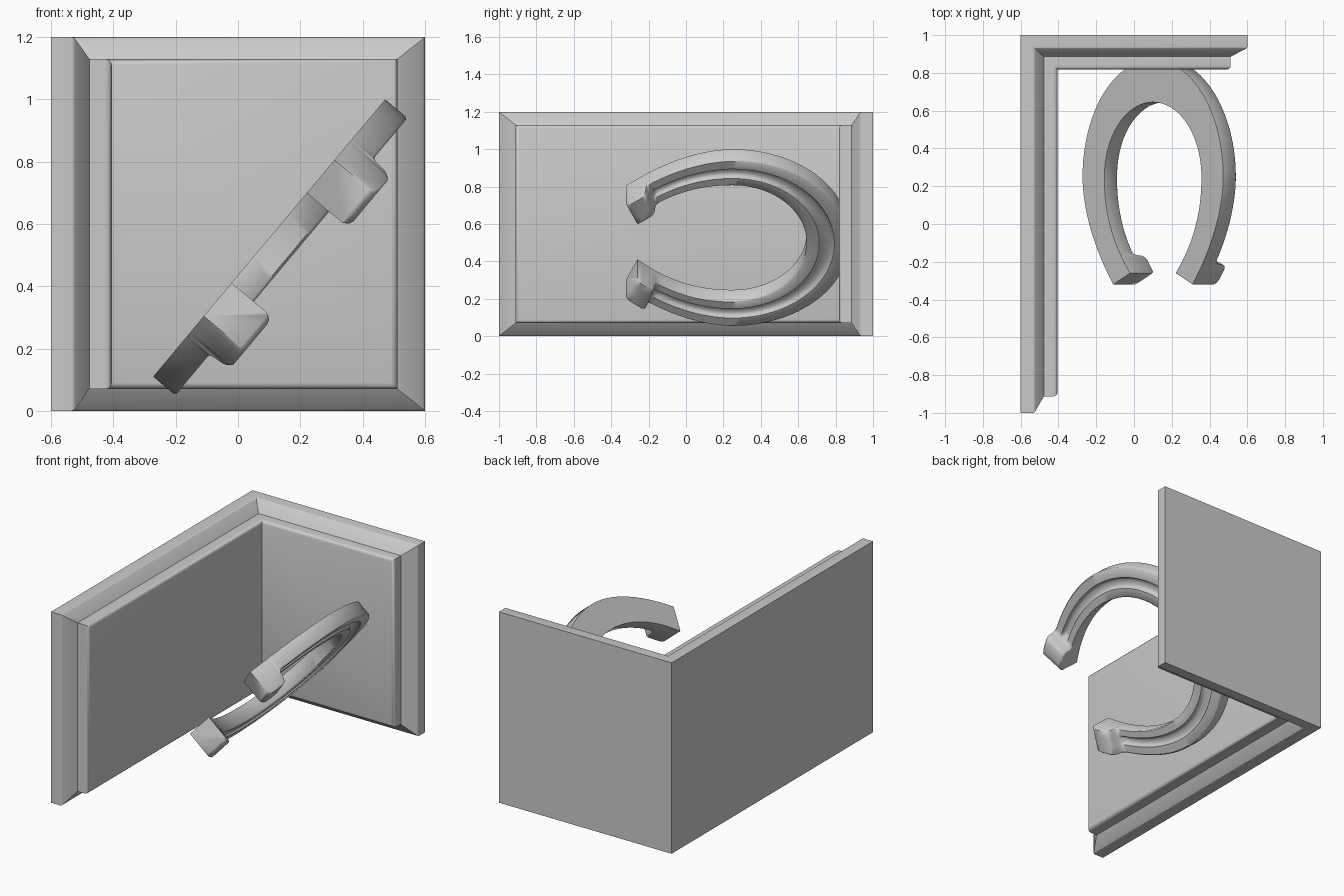
import bpy, bmesh, math
from mathutils import Vector

if "Cube" in bpy.data.objects:
    bpy.data.objects.remove(bpy.data.objects["Cube"])


def finish(bm, name, angle):
    bmesh.ops.recalc_face_normals(bm, faces=bm.faces)
    me = bpy.data.meshes.new(name)
    bm.to_mesh(me)
    bm.free()
    ob = bpy.data.objects.new(name, me)
    bpy.context.collection.objects.link(ob)
    bpy.ops.object.select_all(action='DESELECT')
    ob.select_set(True)
    bpy.context.view_layer.objects.active = ob
    bpy.ops.object.shade_smooth_by_angle(angle=math.radians(angle))
    return ob


def bridge(bm, rings):
    for a, b in zip(rings, rings[1:]):
        n = len(a)
        for i in range(n):
            j = (i + 1) % n
            bm.faces.new((a[i], a[j], b[j], b[i]))


# Corner wall: stacked L-shaped layers (depth, inset at ends, inset at top/bottom)
bm = bmesh.new()
rings = []
for d, e, ez in [(0, 0, 0), (.073, 0, 0), (.123, .088, .07), (.195, .088, .07)]:
    dy = d * .93
    plan = [(.6 - e, 1 - dy), (-.6 + d, 1 - dy), (-.6 + d, -1 + e)]
    pts = [(x, y, ez) for x, y in plan] + [(x, y, 1.2 - ez) for x, y in reversed(plan)]
    rings.append([bm.verts.new(p) for p in pts])
bridge(bm, rings)
for r in (rings[0], rings[-1]):
    bm.faces.new((r[0], r[1], r[4], r[5]))
    bm.faces.new((r[1], r[2], r[3], r[4]))
bmesh.ops.recalc_face_normals(bm, faces=bm.faces)


def ring_edges(r):
    return [bm.edges.get((r[i], r[(i + 1) % 6])) for i in range(6)]


outer, inner = ring_edges(rings[1]), ring_edges(rings[3])
bmesh.ops.bevel(bm, geom=inner, offset=.02, offset_type='OFFSET', segments=3,
                profile=.5, affect='EDGES')
outer = [e for e in outer if e.is_valid]
bmesh.ops.bevel(bm, geom=outer, offset=.007, offset_type='OFFSET', segments=2,
                profile=.5, affect='EDGES')
finish(bm, "corner_wall", 35)

# Tilted horseshoe: stations of (inner point, outer point, thickness, groove depth)
U = Vector((.642, 0, .767))
N = Vector((.767, 0, -.642))
ORIGIN = Vector((.10, 0, .555))
T = .093
half = []
for i in range(1, 25):                       # rounded toe
    a = math.radians(90 - 90 * i / 24)
    c, s = math.cos(a), math.sin(a)
    half.append(((.40 * c, .25 + .395 * s), (.58 * c, .25 + .62 * s), T, .025))
legs = [(k / 20 * .74, T, .025) for k in range(1, 21)]
legs += [(.765, T, .02), (.785, T + .002, .008), (.80, T + .008, 0), (.812, .115, 0),
         (.82, .15, 0), (.832, .165, 0), (.855, .173, 0), (.95, .173, 0),
         (.985, .168, 0), (1, .155, 0)]
for r, t, g in legs:                         # legs and heel blocks
    half.append(((.40 - .212 * r ** 2.2, .25 - .51 * r),
                 (.58 - .253 * r ** 1.85, .25 - .57 * r), t, g))
mirrored = [((-i[0], i[1]), (-o[0], o[1]), t, g) for i, o, t, g in half]
stations = mirrored[::-1] + [((0, .645), (0, .87), T, .025)] + half

GROOVE = [(.66, 0), (.62, .7), (.56, 1), (.48, 1), (.40, 1), (.34, .7), (.30, 0)]
bm = bmesh.new()
rings = []
for i, o, t, g in stations:
    section = [(0, 0), (1, 0), (1, t - .008), (.96, t)]
    section += [(w, t - g * k) for w, k in GROOVE] + [(.04, t), (0, t - .008)]
    ring = []
    for w, d in section:
        s = i[0] + (o[0] - i[0]) * w
        y = i[1] + (o[1] - i[1]) * w
        ring.append(bm.verts.new(ORIGIN + U * s + N * d + Vector((0, y, 0))))
    rings.append(ring)
bridge(bm, rings)
bm.faces.new(rings[0])
bm.faces.new(rings[-1])
finish(bm, "horseshoe", 48)
